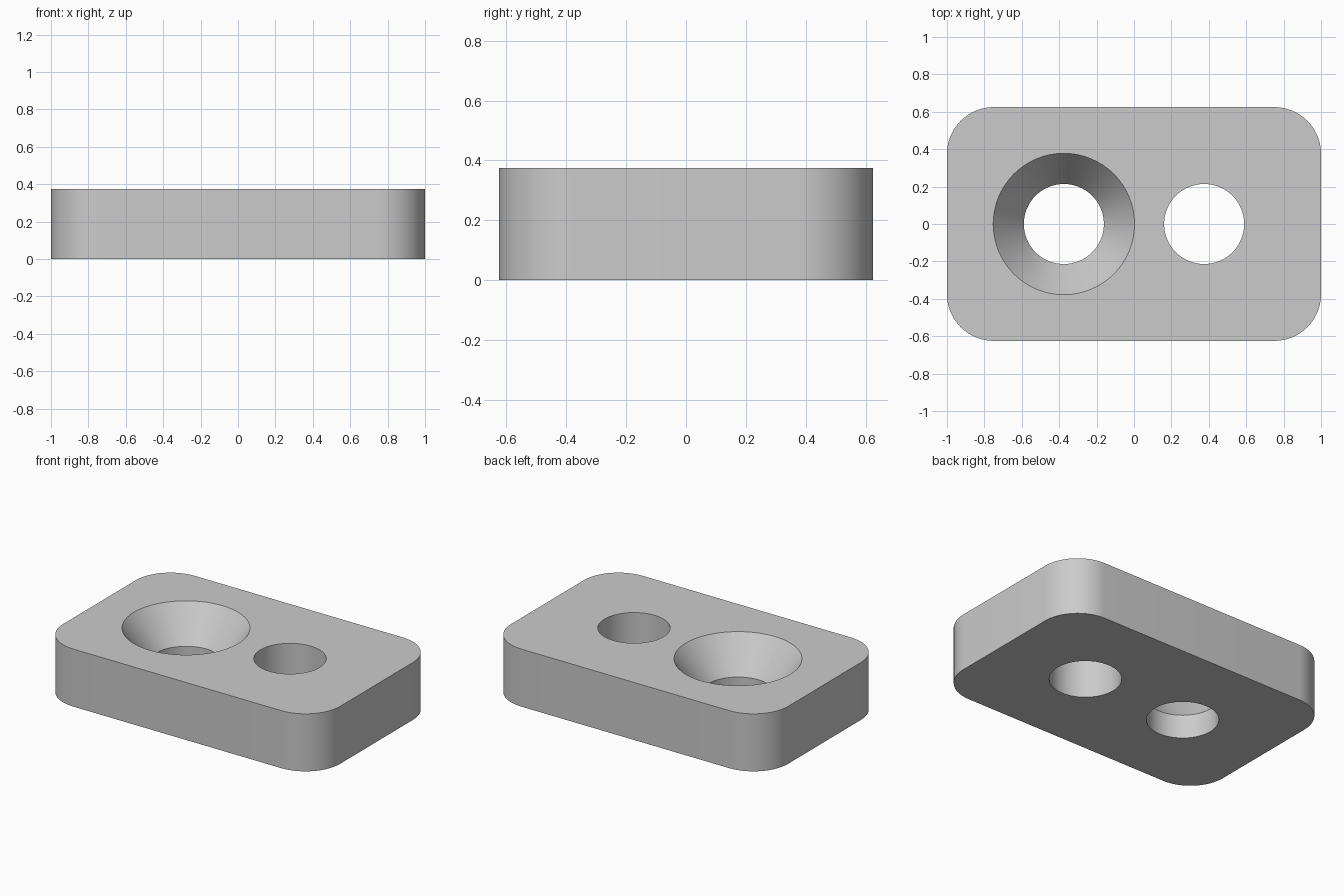
import bpy, bmesh, math

cube = bpy.data.objects.get("Cube")
if cube:
    bpy.data.objects.remove(cube, do_unlink=True)

LENGTH, WIDTH, HEIGHT = 2.0, 1.25, 0.375
CORNER = 0.25
HOLE_X, HOLE_R = 0.375, 0.214
SINK_R, SHAFT_TOP = 0.378, 0.155
OVER = 0.1  # how far cutters reach past the plate

grey = bpy.data.materials.new("light grey")
grey.use_nodes = True
colour = (0.6, 0.6, 0.6, 1)
grey.diffuse_color = colour
grey.node_tree.nodes["Principled BSDF"].inputs["Base Color"].default_value = colour


def add_object(name, bm):
    bmesh.ops.recalc_face_normals(bm, faces=bm.faces)
    mesh = bpy.data.meshes.new(name)
    bm.to_mesh(mesh)
    bm.free()
    mesh.materials.append(grey)
    obj = bpy.data.objects.new(name, mesh)
    bpy.context.collection.objects.link(obj)
    return obj


def turned_cutter(name, x, profile, segments=64):
    """Closed solid turned from (radius, height) pairs about a vertical axis."""
    bm = bmesh.new()
    rings = []
    for r, z in profile:
        angles = [math.tau * i / segments for i in range(segments)]
        rings.append([bm.verts.new((x + r * math.cos(a), r * math.sin(a), z)) for a in angles])
    for low, high in zip(rings, rings[1:]):
        for i in range(segments):
            j = (i + 1) % segments
            bm.faces.new((low[i], low[j], high[j], high[i]))
    bm.faces.new(rings[0][::-1])
    bm.faces.new(rings[-1])
    obj = add_object(name, bm)
    obj.hide_render = True
    return obj


# Plate with rounded upright corners
bm = bmesh.new()
bmesh.ops.create_cube(bm, size=1)
for v in bm.verts:
    v.co = (v.co.x * LENGTH, v.co.y * WIDTH, (v.co.z + 0.5) * HEIGHT)
upright = [e for e in bm.edges if abs(e.verts[0].co.z - e.verts[1].co.z) > HEIGHT / 2]
bmesh.ops.bevel(bm, geom=upright, offset=CORNER, segments=16, profile=0.5, affect="EDGES")
plate = add_object("plate", bm)

# Countersunk hole and plain hole
slope = (SINK_R - HOLE_R) / (HEIGHT - SHAFT_TOP)
cutters = [
    turned_cutter("countersunk_hole_cutter", -HOLE_X, [
        (HOLE_R, -OVER), (HOLE_R, SHAFT_TOP),
        (SINK_R + slope * OVER, HEIGHT + OVER)]),
    turned_cutter("plain_hole_cutter", HOLE_X, [
        (HOLE_R, -OVER), (HOLE_R, HEIGHT + OVER)]),
]
bpy.ops.object.select_all(action="DESELECT")
plate.select_set(True)
bpy.context.view_layer.objects.active = plate
for cutter in cutters:
    cut = plate.modifiers.new(cutter.name, "BOOLEAN")
    cut.operation, cut.solver, cut.object = "DIFFERENCE", "EXACT", cutter
    bpy.ops.object.modifier_apply(modifier=cut.name)
    bpy.data.objects.remove(cutter, do_unlink=True)

# Smooth curved walls, crisp rims
bpy.ops.object.shade_smooth_by_angle(angle=math.radians(30))
